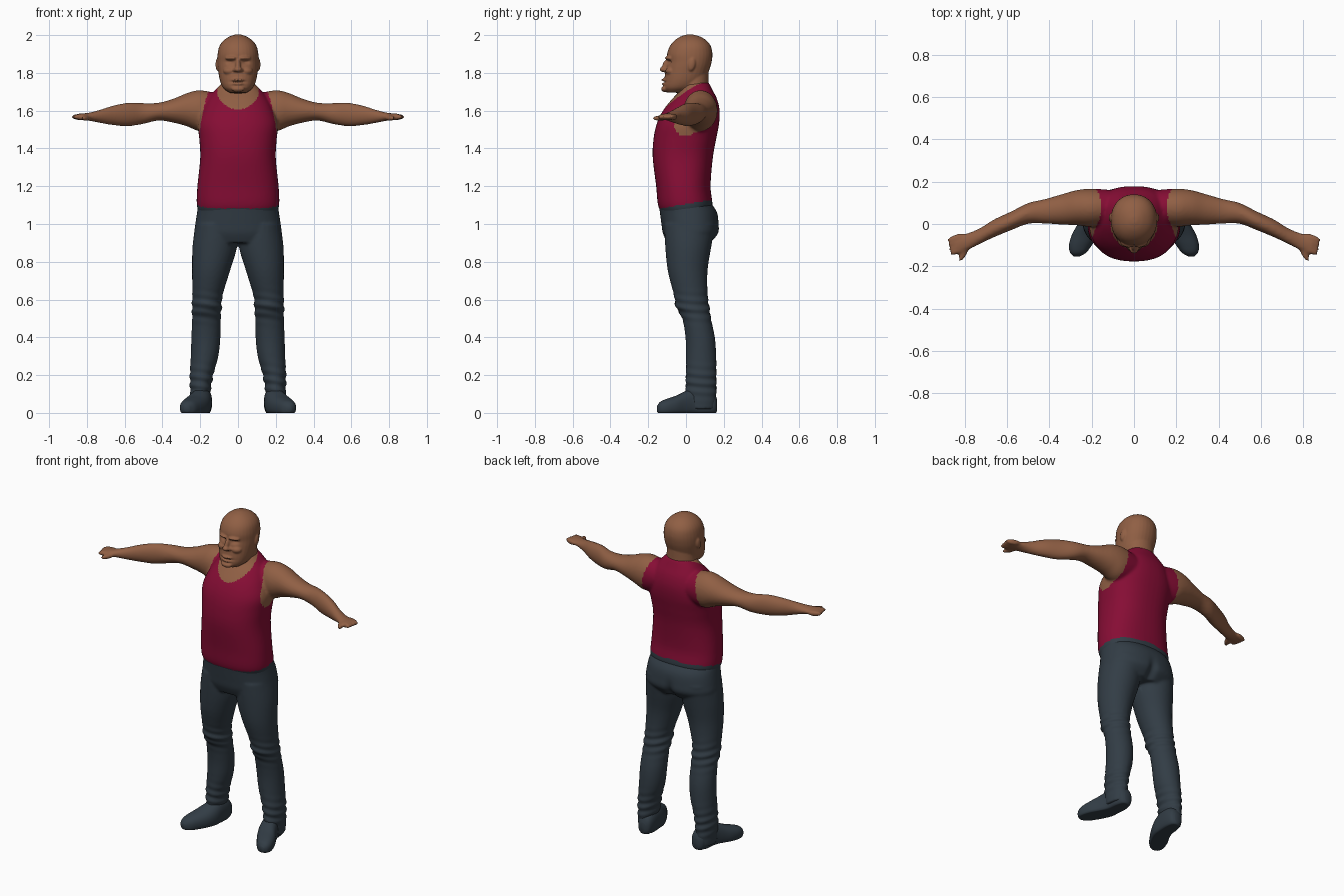
import bpy, bmesh, math
from mathutils import Matrix, Vector

cube = bpy.data.objects.get("Cube")
if cube:
    bpy.data.objects.remove(cube)


def material(name, rgb):
    mat = bpy.data.materials.new(name)
    mat.use_nodes = True
    mat.diffuse_color = (*rgb, 1)
    mat.node_tree.nodes["Principled BSDF"].inputs["Base Color"].default_value = (*rgb, 1)
    return mat


SKIN = material("brown skin", (0.28, 0.115, 0.058))
RED = material("crimson cloth", (0.24, 0.004, 0.035))
SLATE = material("slate cloth", (0.032, 0.046, 0.06))


def spline(rows, steps=5):
    """Smoothly resample rows of section numbers."""
    out = []
    for i in range(len(rows) - 1):
        a, b, c, d = (rows[max(0, min(len(rows) - 1, i + k))] for k in (-1, 0, 1, 2))
        for s in range(steps):
            t = s / steps
            out.append([q + 0.5 * t * (r - p + t * (2*p - 5*q + 4*r - e + t * (3*(q - r) + e - p)))
                        for p, q, r, e in zip(a, b, c, d)])
    return out + [list(rows[-1])]


def loft(bm, rows, axis, side=1, power=2.0, sides=32):
    """Rows: position on the axis, two centre values, two radii."""
    rings = []
    for t, c1, c2, r1, r2 in spline(rows):
        ring = []
        for k in range(sides):
            a = math.tau * k / sides
            ca, sa = math.cos(a), math.sin(a)
            u = c1 + r1 * math.copysign(abs(ca) ** (2 / power), ca)
            v = c2 + r2 * math.copysign(abs(sa) ** (2 / power), sa)
            x, y, z = {"x": (t, u, v), "y": (u, t, v), "z": (u, v, t)}[axis]
            ring.append(bm.verts.new((x * side, y, z)))
        rings.append(ring)
    for lo, hi in zip(rings, rings[1:]):
        for k in range(sides):
            j = (k + 1) % sides
            bm.faces.new((lo[k], lo[j], hi[j], hi[k]))
    bm.faces.new(rings[0])
    bm.faces.new(rings[-1])


def trunk(rows):
    """Turn height, half width, front and back into loft rows."""
    return [(z, 0, (f + b) / 2, w, (b - f) / 2) for z, w, f, b in rows]


def blob(bm, centre, radii, turn=0, axis="Z"):
    m = (Matrix.Translation(centre) @ Matrix.Rotation(turn, 4, axis)
         @ Matrix.Diagonal((*radii, 1)))
    bmesh.ops.create_uvsphere(bm, u_segments=20, v_segments=12, radius=1, matrix=m)


def finish(name, bm, mats, voxel=0, smooth=4, reshape=None, rule=None):
    """Fuse the pieces into one skin, then reshape and colour it."""
    bmesh.ops.recalc_face_normals(bm, faces=bm.faces)
    mesh = bpy.data.meshes.new(name)
    bm.to_mesh(mesh)
    bm.free()
    obj = bpy.data.objects.new(name, mesh)
    bpy.context.collection.objects.link(obj)
    if voxel:
        fuse = obj.modifiers.new("Fuse", "REMESH")
        fuse.mode, fuse.voxel_size = "VOXEL", voxel
        soft = obj.modifiers.new("Soften", "SMOOTH")
        soft.factor, soft.iterations = 0.5, smooth
        graph = bpy.context.evaluated_depsgraph_get()
        obj.data = bpy.data.meshes.new_from_object(obj.evaluated_get(graph))
        obj.modifiers.clear()
    obj.data.materials.clear()
    for mat in mats:
        obj.data.materials.append(mat)
    if reshape:
        for v in obj.data.vertices:
            v.co = reshape(v.co.copy())
    for face in obj.data.polygons:
        face.use_smooth = True
        face.material_index = rule(face.center) if rule else 0
    return obj


# Torso with arms and hands
bm = bmesh.new()
loft(bm, trunk([(1.05, .2, -.125, .12), (1.1, .218, -.148, .14), (1.2, .215, -.158, .13),
                (1.35, .2, -.176, .142), (1.45, .205, -.172, .16), (1.53, .212, -.155, .175),
                (1.6, .19, -.122, .178), (1.66, .16, -.075, .165), (1.71, .12, -.03, .14),
                (1.75, .08, -.02, .12)]), "z", power=2.35, sides=48)
for side in (1, -1):
    loft(bm, [(.1, .08, 1.6, .08, .09), (.2, .077, 1.6, .09, .108), (.27, .077, 1.605, .083, .088),
              (.34, .069, 1.6, .072, .064), (.42, .06, 1.595, .058, .047),
              (.5, .05, 1.585, .049, .055), (.58, .015, 1.58, .044, .062),
              (.66, -.02, 1.575, .042, .052), (.73, -.058, 1.57, .037, .035),
              (.79, -.085, 1.568, .041, .021), (.84, -.1, 1.567, .044, .018)], "x", side)
    for k in range(4):
        blob(bm, (side * (.842 - .004 * k), -.064 - .021 * k, 1.567),
             (.044, .0135, .017), side * -.35)
    blob(bm, (side * .805, -.14, 1.56), (.042, .015, .015), side * -1.05)


def clothing(c):
    x = abs(c.x)
    armhole = .13 + .075 * math.sqrt(max(0, min(1, (1.73 - c.z) / .25)))
    if c.z < 1.105 + .17 * c.y:
        return 2
    if c.z > 1.465 and x > armhole or x > .24:
        return 0
    return 0 if c.z > 1.55 and (x / .11) ** 2 + (c.y / .118) ** 2 < 1 else 1


finish("torso_and_arms", bm, (SKIN, RED, SLATE), .008, 5, rule=clothing)

# Head, neck and facial features
bm = bmesh.new()
loft(bm, trunk([(1.695, .045, -.1, -.01), (1.72, .078, -.118, .06), (1.76, .096, -.116, .1),
                (1.82, .106, -.106, .125), (1.86, .109, -.099, .136), (1.9, .108, -.1, .14),
                (1.94, .099, -.086, .132), (1.97, .078, -.062, .11), (1.992, .046, -.03, .075),
                (2.003, .015, .005, .035)]), "z", power=2.15)
loft(bm, trunk([(1.6, .105, -.06, .13), (1.68, .094, -.045, .125), (1.74, .09, -.035, .12),
                (1.8, .085, -.03, .12)]), "z")
blob(bm, (0, -.108, 1.838), (.014, .018, .035), -.3, "X")
blob(bm, (0, -.12, 1.818), (.021, .02, .014))
blob(bm, (0, -.112, 1.762), (.034, .019, .009))
blob(bm, (0, -.111, 1.742), (.03, .019, .009))
blob(bm, (0, -.112, 1.716), (.036, .02, .018))
for side in (1, -1):
    blob(bm, (side * .036, -.09, 1.878), (.034, .02, .011), side * .35)
    blob(bm, (side * .05, -.085, 1.81), (.03, .022, .02), side * .5)
    blob(bm, (side * .016, -.11, 1.815), (.012, .014, .01))
    blob(bm, (side * .107, .03, 1.845), (.012, .02, .036), -.2, "X")


def face_dents(p):
    if p.y < -.02:
        for x, z, wide, tall, depth in ((.04, 1.858, .02, .012, .013), (-.04, 1.858, .02, .012, .013),
                                        (0, 1.752, .034, .006, .012), (0, 1.73, .03, .007, .006)):
            p.y += depth * math.exp(-((p.x - x) / wide) ** 2 - ((p.z - z) / tall) ** 2)
    return p


finish("head", bm, (SKIN,), .005, 4, reshape=face_dents)

# Trousers
bm = bmesh.new()
loft(bm, trunk([(.9, .21, -.1, .13), (.95, .23, -.122, .172), (1.0, .226, -.13, .174),
                (1.06, .217, -.138, .165), (1.1, .21, -.142, .14), (1.12, .2, -.13, .12)]),
     "z", power=2.3, sides=48)
for side in (1, -1):
    loft(bm, [(.02, .2, .08, .05, .075), (.1, .2, .08, .053, .08), (.2, .193, .08, .062, .08),
              (.3, .177, .08, .073, .08), (.4, .17, .075, .077, .078), (.5, .167, .056, .076, .076),
              (.56, .165, .035, .079, .088), (.62, .162, .026, .08, .089),
              (.75, .143, .009, .1, .105), (.88, .123, .012, .118, .122),
              (1.0, .115, .02, .11, .135)], "z", side)


def creases(p):
    knee = math.exp(-((p.z - .56) / .06) ** 2)
    ankle = math.exp(-((p.z - .16) / .07) ** 2)
    push = .004 * (knee + ankle) * math.sin(130 * p.z + 22 * p.x + 10 * p.y)
    centre = Vector((math.copysign(.18, p.x), .06, p.z))
    if p.z < .75:
        p += (p - centre).normalized() * push
    # Hollow between the seat halves
    if p.y > .05:
        p.y -= .02 * math.exp(-(p.x / .025) ** 2 - ((p.z - .93) / .06) ** 2)
    return p


finish("trousers", bm, (SLATE,), .008, 5, reshape=creases)

# Shoes with flat soles
for side, name in ((1, "left_shoe"), (-1, "right_shoe")):
    bm = bmesh.new()
    loft(bm, [(.165, .185, .04, .02, .03), (.15, .185, .048, .04, .055), (.11, .187, .055, .05, .075),
              (.05, .192, .055, .053, .08), (0, .206, .045, .06, .072), (-.05, .23, .035, .063, .057),
              (-.1, .253, .028, .054, .047), (-.135, .264, .024, .038, .036),
              (-.153, .27, .022, .014, .016)], "y", side, 2.3)
    finish(name, bm, (SLATE,), reshape=lambda p: Vector((p.x, p.y, max(p.z, 0))))
